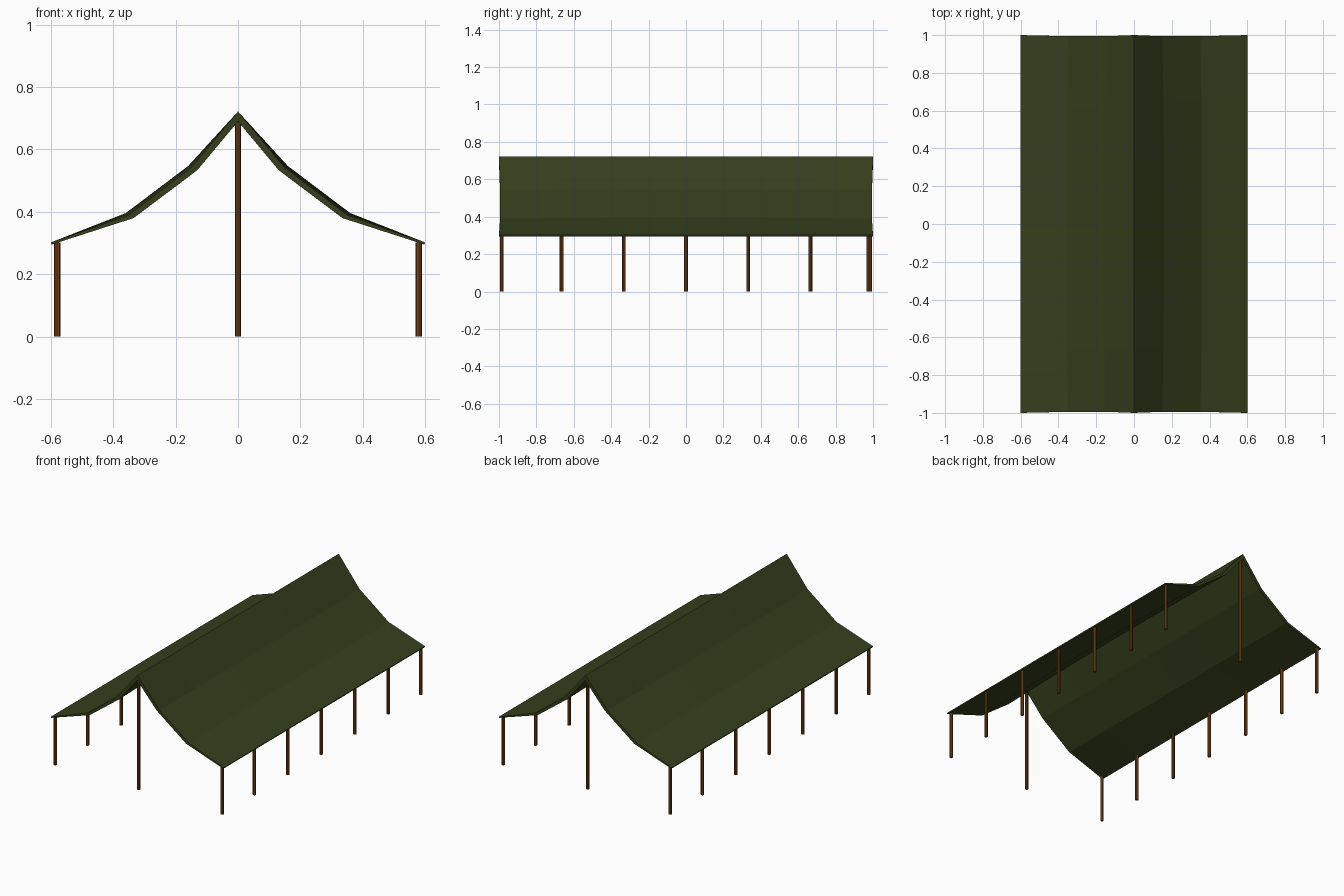
import bpy, bmesh

if "Cube" in bpy.data.objects:
    bpy.data.objects.remove(bpy.data.objects["Cube"])

def material(name, rgb):
    m = bpy.data.materials.new(name)
    m.diffuse_color = (*rgb, 1)
    m.use_nodes = True
    m.node_tree.nodes["Principled BSDF"].inputs["Base Color"].default_value = m.diffuse_color
    return m

canvas = material("green_canvas", (0.035, 0.05, 0.012))
wood = material("brown_wood", (0.19, 0.055, 0.008))

def new_object(name, bm, mat):
    bmesh.ops.recalc_face_normals(bm, faces=bm.faces)
    me = bpy.data.meshes.new(name)
    bm.to_mesh(me)
    bm.free()
    me.materials.append(mat)
    ob = bpy.data.objects.new(name, me)
    bpy.context.collection.objects.link(ob)
    return ob

# Canopy: half sections (x, z) from eave to ridge; the open ends sag a little
top_mid = [(0.6, 0.302), (0.36, 0.396), (0.16, 0.547), (0, 0.722)]
top_end = [(0.6, 0.302), (0.352, 0.389), (0.15, 0.542), (0, 0.722)]
low_mid = [(0.598, 0.295), (0.345, 0.386), (0.14, 0.54), (0, 0.695)]
low_end = [(0.598, 0.295), (0.335, 0.38), (0.13, 0.534), (0, 0.69)]
inset = [0, 0.006, 0.006, 0]

def half_section(mid, end, y):
    t = y * y
    return [(a[0] + (b[0] - a[0]) * t,
             y * (1 - d * t),
             a[1] + (b[1] - a[1]) * t) for a, b, d in zip(mid, end, inset)]

def full_section(half):
    return half + [(-x, y, z) for x, y, z in half[-2::-1]]

bm = bmesh.new()
rings = []
for i in range(-3, 4):
    y = i / 3
    top = full_section(half_section(top_mid, top_end, y))
    low = full_section(half_section(low_mid, low_end, y))
    rings.append([bm.verts.new(p) for p in top + low[::-1]])
n = len(rings[0])
for a, b in zip(rings, rings[1:]):
    for k in range(n):
        bm.faces.new((a[k], a[(k + 1) % n], b[(k + 1) % n], b[k]))
for r in (rings[0], rings[-1]):
    for k in range(n // 2 - 1):
        bm.faces.new((r[k], r[k + 1], r[n - 2 - k], r[n - 1 - k]))
new_object("canopy", bm, canvas)

# Poles
def pole(name, x, y, height):
    bm = bmesh.new()
    bmesh.ops.create_cone(bm, cap_ends=True, segments=8, radius1=0.01,
                          radius2=0.01, depth=height)
    bmesh.ops.translate(bm, vec=(x, y, height / 2), verts=bm.verts)
    new_object(name, bm, wood)

for side, x in (("left", -0.58), ("right", 0.58)):
    for i, y in enumerate((-0.985, -0.665, -0.333, 0, 0.333, 0.665, 0.985)):
        pole(f"{side}_eave_pole_{i + 1}", x, y, 0.301)
pole("front_ridge_pole", 0, -0.985, 0.7)
pole("back_ridge_pole", 0, 0.975, 0.7)
